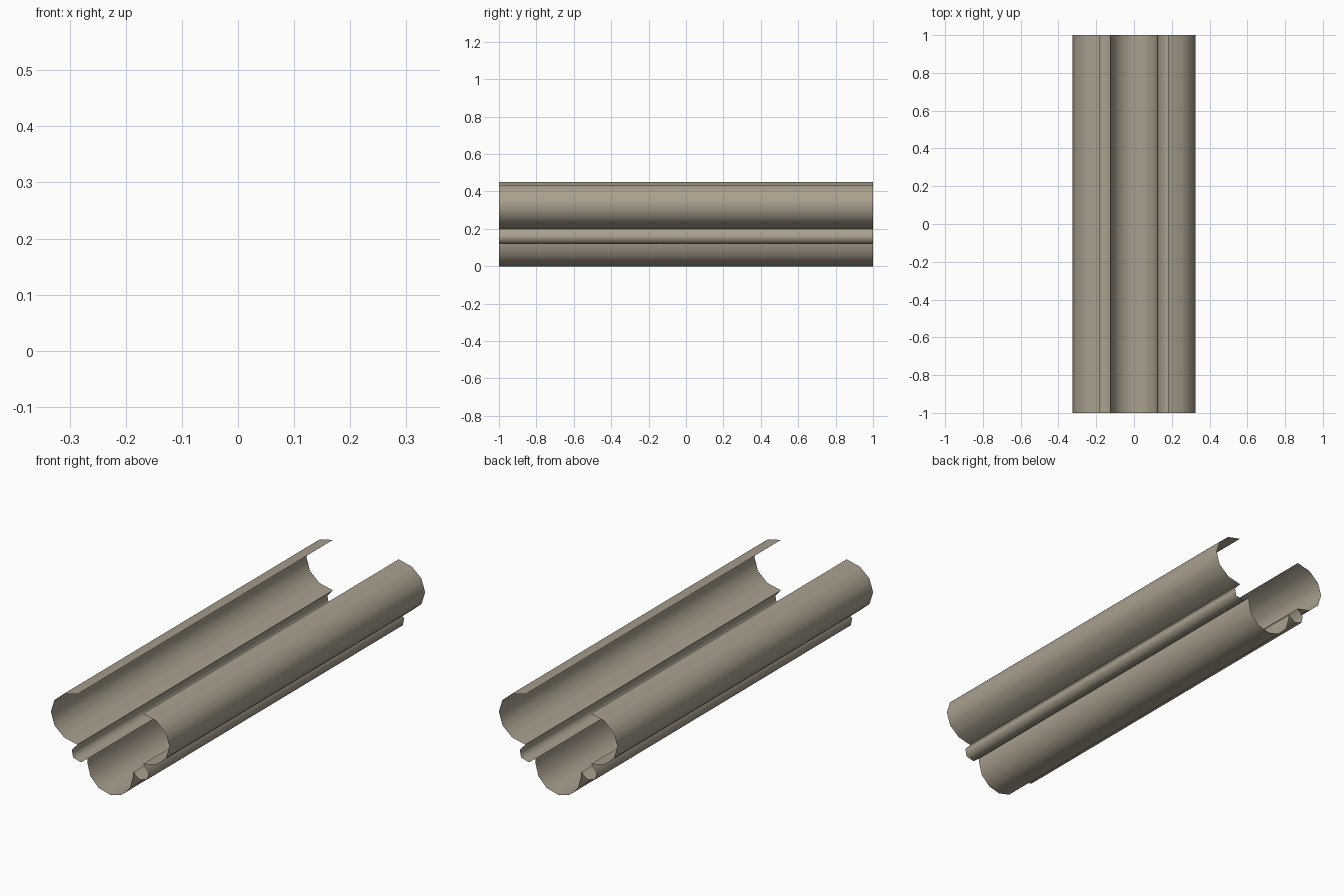
import bpy, bmesh, math

if "Cube" in bpy.data.objects:
    bpy.data.objects.remove(bpy.data.objects["Cube"])

LENGTH = 2.0

mat = bpy.data.materials.new("warm grey")
mat.diffuse_color = (0.40, 0.35, 0.27, 1.0)
mat.use_nodes = True
mat.node_tree.nodes["Principled BSDF"].inputs["Base Color"].default_value = mat.diffuse_color


def arc(cx, cz, rx, rz, start, end, steps):
    """Points on an elliptical arc, angles in degrees."""
    pts = []
    for i in range(steps + 1):
        a = math.radians(start + (end - start) * i / steps)
        pts.append((cx + rx * math.cos(a), cz + rz * math.sin(a)))
    return pts


def sheet(name, profile):
    """Extrude an open x/z profile along y as a thin smooth sheet."""
    bm = bmesh.new()
    front = [bm.verts.new((x, -LENGTH / 2, z)) for x, z in profile]
    back = [bm.verts.new((x, LENGTH / 2, z)) for x, z in profile]
    for i in range(len(profile) - 1):
        bm.faces.new((front[i], back[i], back[i + 1], front[i + 1]))
    mesh = bpy.data.meshes.new(name)
    bm.to_mesh(mesh)
    bm.free()
    mesh.materials.append(mat)
    obj = bpy.data.objects.new(name, mesh)
    bpy.context.collection.objects.link(obj)
    bpy.ops.object.select_all(action='DESELECT')
    bpy.context.view_layer.objects.active = obj
    obj.select_set(True)
    bpy.ops.object.shade_smooth_by_angle(angle=math.radians(75))
    return obj


def mirrored(profile):
    return [(-x, z) for x, z in reversed(profile)]


# central round-bottomed channel
basin = [(-0.125, 0.145)] + arc(0, 0.125, 0.125, 0.125, 180, 360, 6) + [(0.125, 0.145)]
sheet("basin", basin)

# small folded bead beside the channel, and tall curled wall above it
bead = [(-0.18, 0.20), (-0.21, 0.165), (-0.203, 0.13), (-0.16, 0.118), (-0.125, 0.145)]
wall = arc(-0.18, 0.325, 0.145, 0.125, 90, 270, 6)
for part, profile in (("bead", bead), ("curled_wall", wall)):
    sheet("left_" + part, profile)
    sheet("right_" + part, mirrored(profile))
